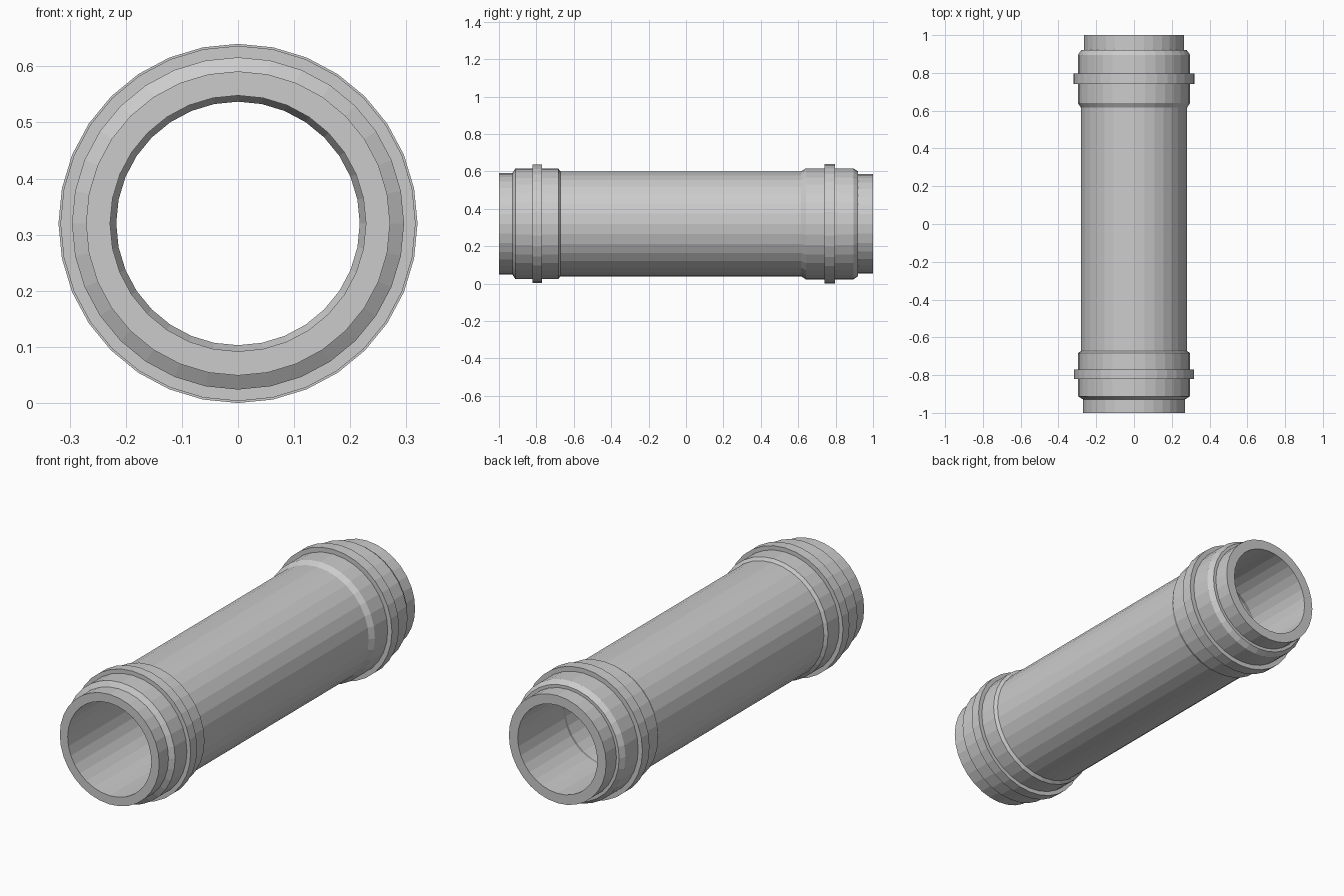
import bpy, bmesh
from math import sin, cos, pi

if "Cube" in bpy.data.objects:
    bpy.data.objects.remove(bpy.data.objects["Cube"])

SIDES = 32
AXIS_Z = 0.32


def lathe(name, profile):
    """Revolve a closed (y, radius) profile around the pipe's lengthwise axis."""
    bm = bmesh.new()
    rings = []
    for i in range(SIDES):
        a = 2 * pi * i / SIDES
        rings.append([bm.verts.new((r * sin(a), y, AXIS_Z + r * cos(a)))
                      for y, r in profile])
    n = len(profile)
    for i in range(SIDES):
        p, q = rings[i], rings[(i + 1) % SIDES]
        for j in range(n):
            k = (j + 1) % n
            bm.faces.new((p[j], p[k], q[k], q[j]))
    bmesh.ops.recalc_face_normals(bm, faces=bm.faces)
    mesh = bpy.data.meshes.new(name)
    bm.to_mesh(mesh)
    bm.free()
    obj = bpy.data.objects.new(name, mesh)
    bpy.context.collection.objects.link(obj)
    return obj


# front collar: spigot end, chamfer, raised band with flange, step to the tube
front_collar = [(-1.0, 0.271), (-0.928, 0.271), (-0.912, 0.296),
                (-0.82, 0.296), (-0.82, 0.3165), (-0.77, 0.3165),
                (-0.77, 0.296), (-0.683, 0.296), (-0.672, 0.281)]

# back collar: sloped shoulder, raised band with flange, chamfer, spigot end
back_collar = [(0.616, 0.281), (0.641, 0.297), (0.741, 0.297),
               (0.741, 0.32), (0.796, 0.32), (0.796, 0.297),
               (0.895, 0.297), (0.92, 0.28), (0.92, 0.265), (1.0, 0.265)]

# bore: narrower at the back, tapering out to the main bore
bore = [(1.0, 0.217), (0.641, 0.217), (0.616, 0.228), (-1.0, 0.228)]

lathe("pipe_section", front_collar + back_collar + bore)
